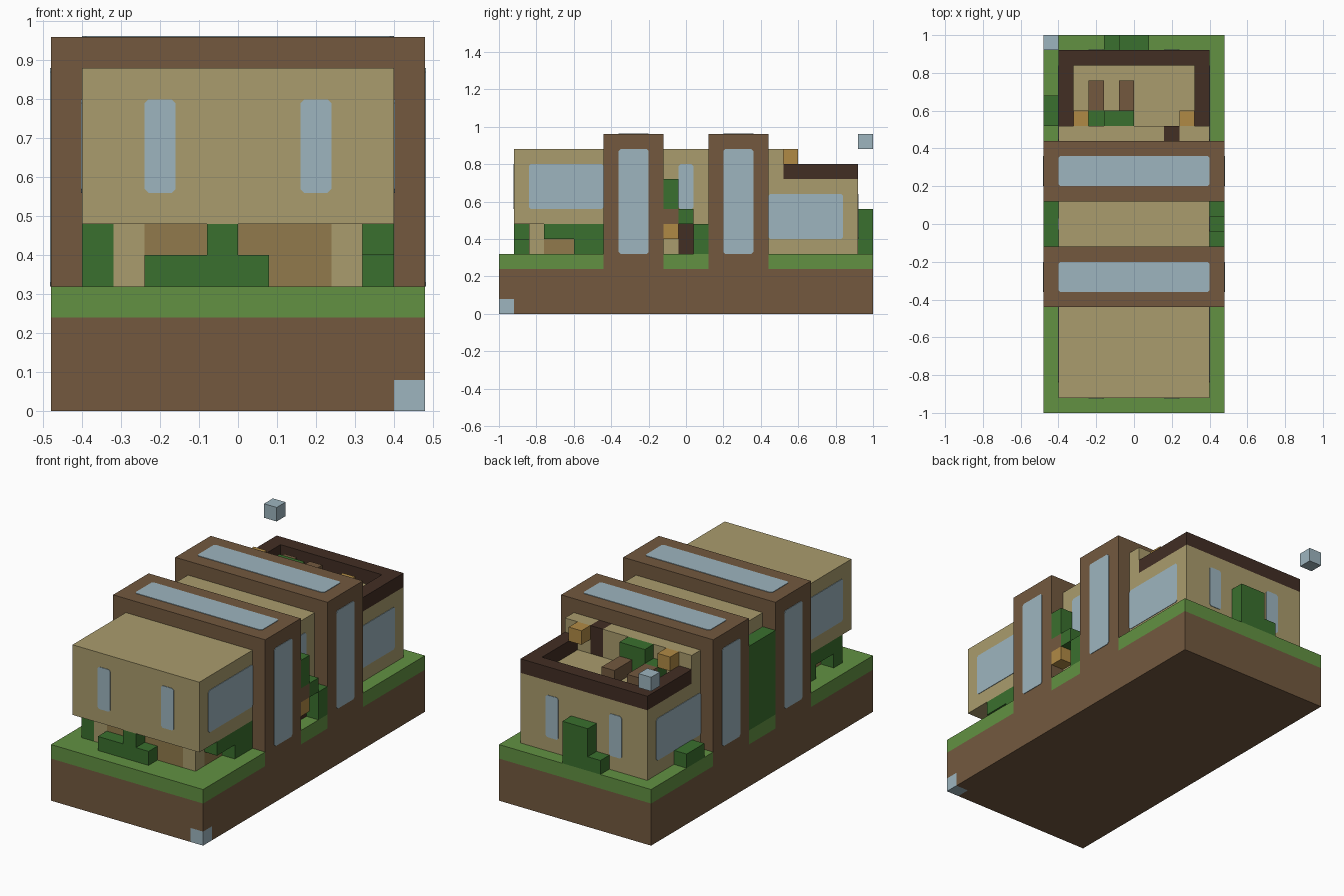
import bpy, bmesh
from mathutils import Vector

U = 0.08          # size of one building block
LIFT = 0.003      # how far glass stands off a wall

if "Cube" in bpy.data.objects:
    bpy.data.objects.remove(bpy.data.objects["Cube"], do_unlink=True)


def material(name, hexcode):
    rgb = [int(hexcode[i:i + 2], 16) / 255 for i in (0, 2, 4)]
    lin = [c / 12.92 if c < 0.04045 else ((c + 0.055) / 1.055) ** 2.4 for c in rgb]
    mat = bpy.data.materials.new(name)
    mat.use_nodes = True
    mat.diffuse_color = (*lin, 1)
    mat.node_tree.nodes["Principled BSDF"].inputs["Base Color"].default_value = (*lin, 1)
    return mat


soil = material("brown_earth", "73593f")
grass = material("grass_green", "629142")
leaf = material("leaf_green", "3a702e")
plaster = material("tan_plaster", "aa9c6d")
wood = material("light_wood", "917a4c")
dark = material("dark_wood", "422e24")
glass = material("pale_glass", "9db5bf")
amber = material("amber_lamp", "b08a45")


def point(x, y, z):
    """Block coordinates to scene units; y counts from the front edge."""
    return Vector((x * U, (y - 12.5) * U, z * U))


def add_box(bm, lo, hi):
    """Add a box between two corners and return its edges."""
    verts = bmesh.ops.create_cube(bm, size=1)["verts"]
    for v in verts:
        v.co = Vector([hi[i] if v.co[i] > 0 else lo[i] for i in range(3)])
    return list({e for v in verts for e in v.link_edges})


def finish(bm, name, mat):
    mesh = bpy.data.meshes.new(name)
    bm.to_mesh(mesh)
    bm.free()
    mesh.materials.append(mat)
    bpy.context.collection.objects.link(bpy.data.objects.new(name, mesh))


def blocks(name, mat, *spans):
    """One object made of boxes, each given as x, y and z ranges."""
    bm = bmesh.new()
    for xs, ys, zs in spans:
        add_box(bm, point(xs[0], ys[0], zs[0]), point(xs[1], ys[1], zs[1]))
    finish(bm, name, mat)


def pane(name, axis, xs, ys, zs):
    """Thin glass plate with nipped corners, flat across the given axis."""
    lo, hi = point(xs[0], ys[0], zs[0]), point(xs[1], ys[1], zs[1])
    lo[axis] -= LIFT
    hi[axis] += LIFT
    bm = bmesh.new()
    edges = add_box(bm, lo, hi)
    thin = [e for e in edges if abs((e.verts[0].co - e.verts[1].co)[axis]) > LIFT]
    bmesh.ops.bevel(bm, geom=thin, offset=0.01, segments=1, affect='EDGES')
    finish(bm, name, glass)


FULL, WIDE = (-6, 6), (-5, 5)
SIDES = (("left", 1), ("right", -1))

# Ground, with one glass block set in the corner
blocks("earth_base", soil,
       (FULL, (0, 25), (1, 3)), (FULL, (1, 25), (0, 1)), ((-6, 5), (0, 1), (0, 1)))
blocks("corner_glass_block", glass, ((5, 6), (0, 1), (0, 1)))
blocks("lawn", grass, *[(FULL, ys, (3, 4)) for ys in ((0, 7), (11, 14), (18, 25))])
blocks("floating_glass_block", glass, ((-6, -5), (24, 25), (11, 12)))

# Two arches with glass on the roof and both sides
for label, y in (("front", 7), ("rear", 14)):
    blocks(label + "_arch", soil, (FULL, (y, y + 4), (3, 12)))
    strip = (y + 1, y + 3)
    pane(label + "_arch_skylight", 2, WIDE, strip, (12, 12))
    for side, s in SIDES:
        pane(f"{label}_arch_{side}_window", 0, (6 * s, 6 * s), strip, (4, 11))

# House volumes
blocks("front_upper_room", plaster, (WIDE, (1, 7), (6, 11)))
blocks("middle_room", plaster, (WIDE, (11, 14), (4, 11)))
blocks("rear_room", plaster, (WIDE, (18, 24), (4, 9)),
       ((-5, 2), (18, 19), (9, 11)), ((3, 5), (18, 19), (9, 11)))

# Ground floor below the overhang
blocks("front_lower_walls", wood, ((-3, 3), (2, 3), (4, 6)), ((-4, 4), (3, 7), (4, 6)))
blocks("front_pillars", plaster, *[((a, a + 1), (2, 3), (4, 6)) for a in (-4, 3)])

# Windows of the rooms
for side, s in SIDES:
    wall = (5 * s, 5 * s)
    slot = sorted((2 * s, 3 * s))
    pane(f"front_room_{side}_window", 0, wall, (2, 7), (7, 10))
    pane(f"middle_room_{side}_window", 0, wall, (12, 13), (7, 10))
    pane(f"rear_room_{side}_window", 0, wall, (18, 23), (5, 8))
    pane(f"front_{side}_slot_window", 1, slot, (1, 1), (7, 10))
    pane(f"rear_{side}_slot_window", 1, slot, (24, 24), (5, 8))

# Roof terrace: parapet, door, benches, planter, lamps
blocks("terrace_parapet", dark, ((-5, -4), (19, 24), (9, 10)),
       ((4, 5), (19, 24), (9, 10)), ((-4, 4), (23, 24), (9, 10)))
blocks("terrace_door", dark, ((2, 3), (18, 19), (9, 11)))
blocks("terrace_benches", soil, *[((a, a + 1), (20, 22), (9, 10)) for a in (-3, -1)])
blocks("terrace_planter", leaf, ((-3, -2), (19, 20), (9, 10)), ((-2, 0), (19, 20), (9, 11)))
blocks("terrace_lamps", amber, *[((a, a + 1), (19, 20), (10, 11)) for a in (-4, 3)])

# Side entrance with climbing plants and a hanging lamp
blocks("side_door", dark, ((5, 5.05), (12, 13), (4, 6)))
blocks("side_lamp", amber, ((5, 6), (11, 12), (5, 6)))
blocks("side_lamp_bracket", soil, ((5, 6), (11, 12), (6, 7)))
blocks("entrance_vine", leaf, ((5, 6), (11, 12), (7, 9)),
       ((5, 6), (12, 13), (6, 7)), ((5, 6), (13, 14), (4, 6)))
blocks("tall_side_hedge", leaf, ((-6, -5), (11, 14), (4, 10)))

# Hedges around the house
blocks("front_hedge", leaf, ((-3, 1), (1, 2), (4, 5)), ((-1, 0), (1, 2), (5, 6)))
blocks("left_overhang_hedge", leaf, ((4, 5), (3, 7), (5, 6)), ((4, 5), (5, 7), (4, 5)))
blocks("right_overhang_hedge", leaf, ((-5, -4), (2, 7), (5, 6)),
       ((-5, -4), (2, 3), (4, 5)), ((-5, -4), (5, 7), (4, 5)))
blocks("rear_hedge", leaf, ((-1, 1), (24, 25), (4, 7)), ((-2, -1), (24, 25), (4, 5)))
blocks("rear_side_hedge", leaf, ((-6, -5), (19, 21), (4, 5)))
